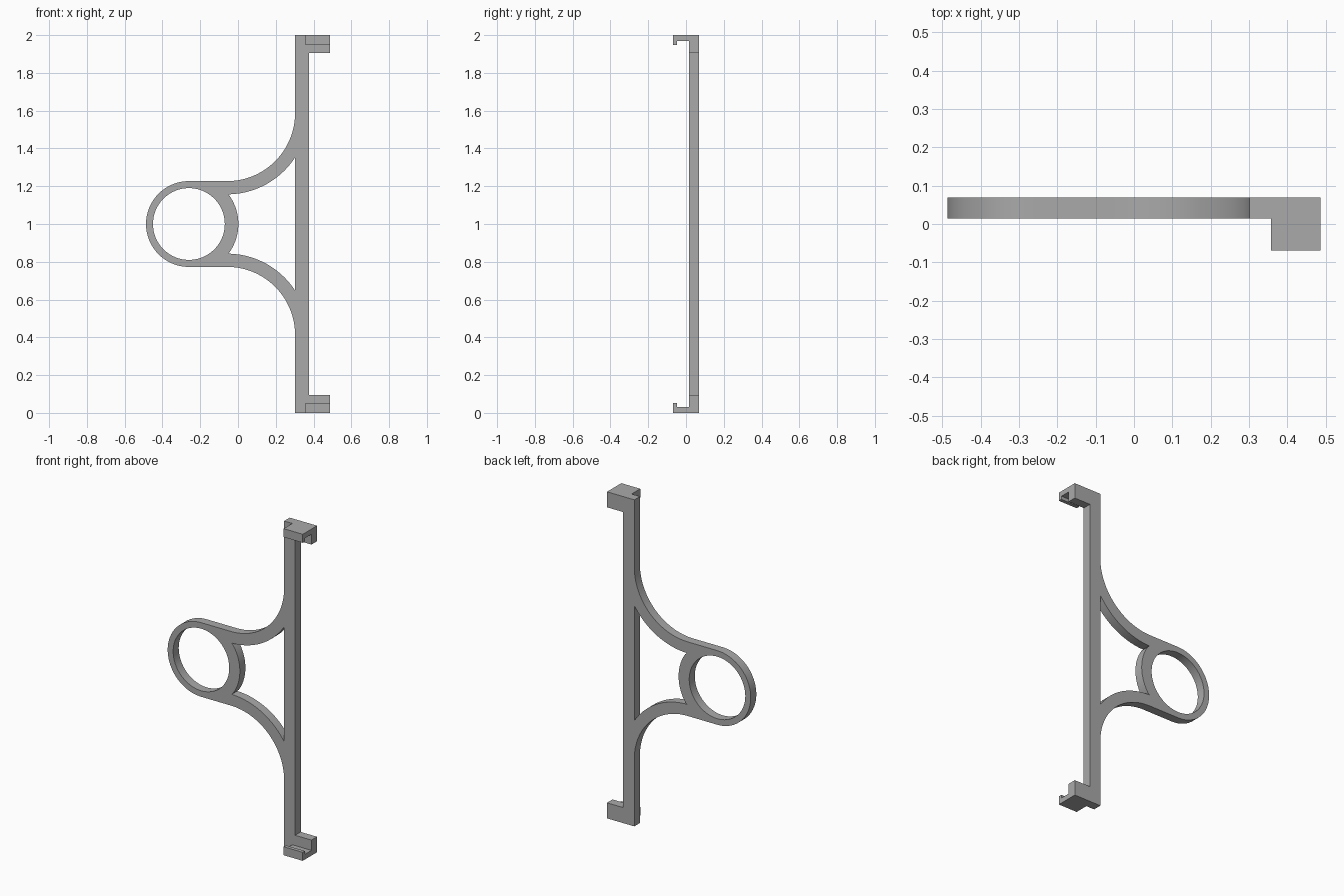
import bpy, bmesh
from math import sin, cos, atan2, pi, sqrt, radians
from mathutils import Matrix

default = bpy.data.objects.get("Cube")
if default:
    bpy.data.objects.remove(default)

grey = bpy.data.materials.new("plain grey")
grey.use_nodes = True
colour = (0.4, 0.4, 0.4, 1)
grey.diffuse_color = colour
grey.node_tree.nodes["Principled BSDF"].inputs["Base Color"].default_value = colour

# Main dimensions
LEFT, RIGHT = 0.302, 0.377      # upright bar
END = 0.487                     # outer end of the hooks
FRONT, BACK = 0.015, 0.069      # thickness of the flat frame
RING = (-0.26, 1.0)             # ring centre
OUTER, INNER, COLLAR = 0.227, 0.19, 0.262
SWEEP = LEFT - 0.36             # centre and radii of the curved arms
SWEEP_R, ARM_R = 0.36, 0.43
SWEEP_Z = 1 + OUTER + SWEEP_R


def arc(centre, r, a0, a1, n):
    return [(centre[0] + r * cos(a0 + (a1 - a0) * i / n),
             centre[1] + r * sin(a0 + (a1 - a0) * i / n)) for i in range(n + 1)]


def flip(points):
    """Mirror about mid height, keeping the path continuous."""
    return [(x, 2 - z) for x, z in reversed(points)]


def extrude_profile(name, loops, depth, matrix):
    """Fill closed loops (later ones are holes), thicken, and place."""
    curve = bpy.data.curves.new(name, "CURVE")
    curve.dimensions = "2D"
    curve.fill_mode = "BOTH"
    curve.extrude = depth / 2
    for loop in loops:
        spline = curve.splines.new("POLY")
        spline.points.add(len(loop) - 1)
        for p, (u, v) in zip(spline.points, loop):
            p.co = (u, v, 0, 1)
        spline.use_cyclic_u = True
    temp = bpy.data.objects.new(name + " curve", curve)
    bpy.context.collection.objects.link(temp)
    bpy.context.view_layer.update()
    graph = bpy.context.evaluated_depsgraph_get()
    mesh = bpy.data.meshes.new_from_object(temp.evaluated_get(graph))
    bpy.data.objects.remove(temp)
    bm = bmesh.new()
    bm.from_mesh(mesh)
    bmesh.ops.remove_doubles(bm, verts=bm.verts, dist=1e-5)
    bm.transform(matrix)
    bmesh.ops.recalc_face_normals(bm, faces=bm.faces)
    bm.to_mesh(mesh)
    bm.free()
    mesh.name = name
    mesh.materials.clear()
    mesh.materials.append(grey)
    obj = bpy.data.objects.new(name, mesh)
    bpy.context.collection.objects.link(obj)
    bpy.ops.object.select_all(action="DESELECT")
    obj.select_set(True)
    bpy.context.view_layer.objects.active = obj
    bpy.ops.object.shade_smooth_by_angle(angle=radians(30))
    return obj


# Frame outline: bar, end blocks, curved arms and rounded ring end
upper = [(RIGHT, 1.905), (END, 1.905), (END, 2), (LEFT, 2)]
upper += arc((SWEEP, SWEEP_Z), SWEEP_R, 0, -pi / 2, 32)
ring_end = arc(RING, OUTER, pi / 2, 3 * pi / 2, 48)
outline = upper + ring_end + flip(upper)

# Round ring opening
opening = arc(RING, INNER, 0, 2 * pi, 96)[:-1]

# Opening between the arms, closed by the collar and the bar
arm_start = -atan2(sqrt(ARM_R ** 2 - SWEEP_R ** 2), SWEEP_R)
arm = arc((SWEEP, SWEEP_Z), ARM_R, arm_start, -pi / 2 + 0.01, 24)
tip = atan2(arm[-1][1] - RING[1], arm[-1][0] - RING[0])
collar = arc(RING, COLLAR, tip, -tip, 24)[1:-1]
window = arm + collar + flip(arm)

to_front = Matrix.Translation((0, (FRONT + BACK) / 2, 0)) @ Matrix.Rotation(pi / 2, 4, "X")
extrude_profile("frame", [outline, opening, window], BACK - FRONT, to_front)

# Hooked lips reaching forward at both ends
lip = [(FRONT, 2), (-0.069, 2), (-0.069, 1.948), (-0.047, 1.948),
       (-0.047, 1.968), (FRONT, 1.968)]
LIP_LEFT = 0.358
to_side = Matrix(((0, 0, 1, (LIP_LEFT + END) / 2), (1, 0, 0, 0), (0, 1, 0, 0), (0, 0, 0, 1)))
for name, profile in (("upper_hook", lip), ("lower_hook", flip(lip))):
    extrude_profile(name, [profile], END - LIP_LEFT, to_side)
